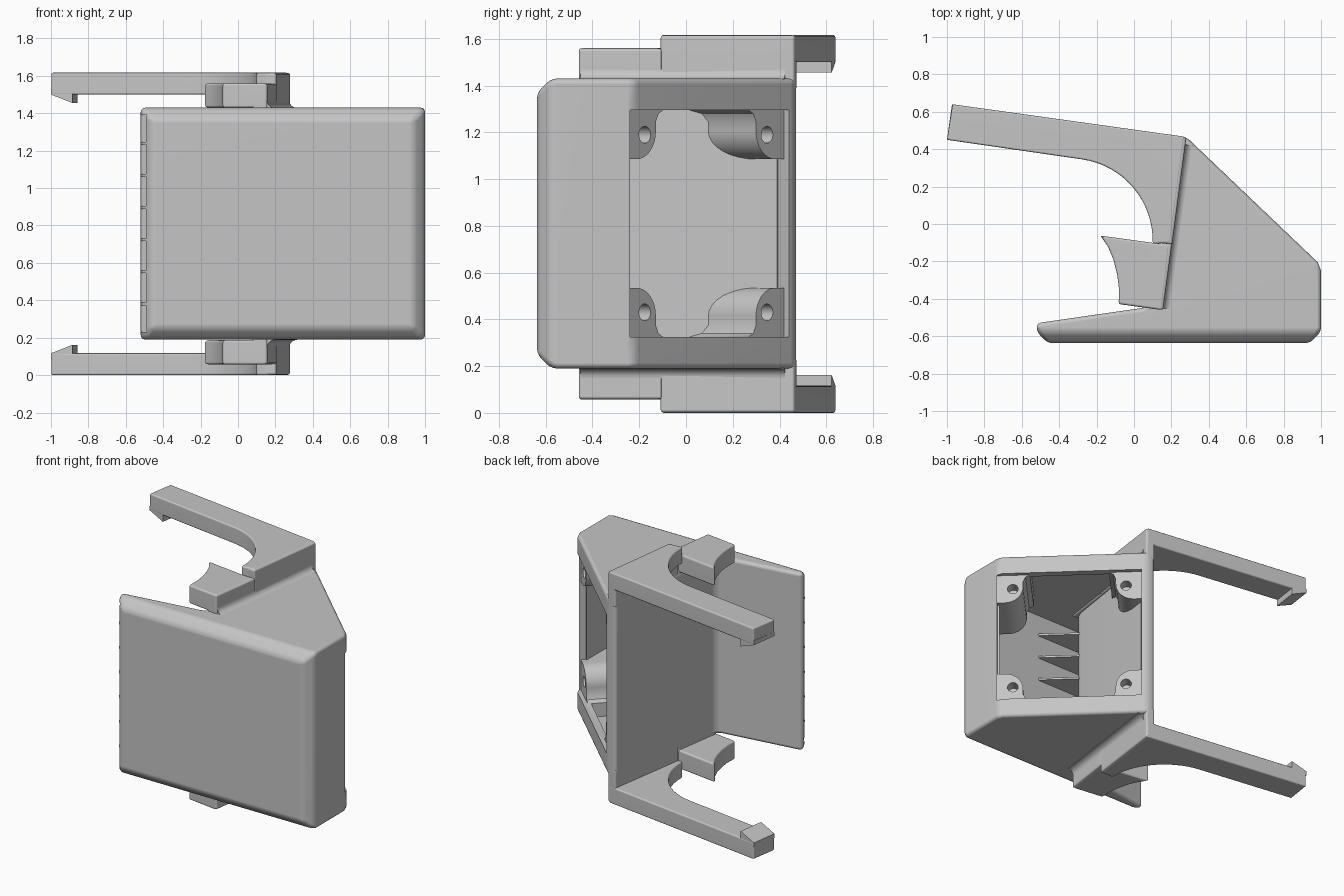
import bpy, bmesh
from math import radians, cos, sin
from mathutils import Matrix, Vector

if "Cube" in bpy.data.objects:
    bpy.data.objects.remove(bpy.data.objects["Cube"], do_unlink=True)

H = 1.617
grey = bpy.data.materials.new("matte_grey")
grey.use_nodes = True
grey.diffuse_color = (0.56, 0.56, 0.56, 1)
grey.node_tree.nodes["Principled BSDF"].inputs["Base Color"].default_value = (0.56, 0.56, 0.56, 1)


def frame(a, b, c, origin):
    """Matrix that maps local x, y, z to the given axes."""
    m = Matrix((a, b, c)).transposed().to_4x4()
    m.translation = origin
    return m


def prism(name, pts, d0, d1, m=Matrix(), chamfer=None):
    """Extrude a closed outline from d0 to d1 along the local z axis."""
    bm = bmesh.new()
    low = [bm.verts.new(m @ Vector((x, y, d0))) for x, y in pts]
    high = [bm.verts.new(m @ Vector((x, y, d1))) for x, y in pts]
    bm.faces.new(low)
    bm.faces.new(high)
    for i in range(len(pts)):
        j = (i + 1) % len(pts)
        bm.faces.new((low[i], low[j], high[j], high[i]))
    bmesh.ops.recalc_face_normals(bm, faces=bm.faces)
    if chamfer:
        edges = [e for e in bm.edges if all(v.co.y < -0.62 for v in e.verts)]
        bmesh.ops.bevel(bm, geom=edges, offset=chamfer, segments=1, affect='EDGES')
    me = bpy.data.meshes.new(name)
    bm.to_mesh(me)
    bm.free()
    me.materials.append(grey)
    ob = bpy.data.objects.new(name, me)
    bpy.context.collection.objects.link(ob)
    return ob


def activate(ob):
    bpy.ops.object.select_all(action='DESELECT')
    ob.select_set(True)
    bpy.context.view_layer.objects.active = ob


def apply(ob, kind, **settings):
    activate(ob)
    mod = ob.modifiers.new(kind.lower(), kind)
    for key, value in settings.items():
        setattr(mod, key, value)
    bpy.ops.object.modifier_apply(modifier=mod.name)


def combine(ob, other, operation):
    apply(ob, 'BOOLEAN', object=other, operation=operation, solver='EXACT')
    bpy.data.objects.remove(other, do_unlink=True)


def rounded(ob, width):
    apply(ob, 'BEVEL', width=width, segments=3, limit_method='ANGLE', angle_limit=radians(35))


def finish(ob):
    activate(ob)
    bpy.ops.object.shade_smooth_by_angle(angle=radians(32))
    apply(ob, 'WEIGHTED_NORMAL', keep_sharp=True)


def arc(cx, cy, r, a0, a1, n):
    steps = [radians(a0 + (a1 - a0) * i / n) for i in range(n + 1)]
    return [(cx + r * cos(t), cy + r * sin(t)) for t in steps]


# Housing shell
housing = prism("housing", [(-0.52, -0.637), (1, -0.637), (1, -0.25), (0.983, -0.205), (0.28, 0.465),
                            (0.215, 0.474), (0.075, -0.425), (0.045, -0.449), (-0.52, -0.53)],
                0.19, 1.43, chamfer=0.06)
rounded(housing, 0.025)

# Hollow duct that opens at the thin end, with a rounded turn into the outlet
duct = prism("duct_cutter", [(-0.6, -0.605), (0.93, -0.605), (0.955, -0.58), (0.955, -0.25),
                             (0.29, 0.385), (0.262, 0.39), (0.145, -0.38), (0.125, -0.43),
                             (0.09, -0.47), (0.03, -0.49), (-0.6, -0.565)], 0.23, 1.39)

# Square window in the slanted wall: local x runs down the slope, z points outward
slope = Vector((0.69, -0.655, 0)).normalized()
up = Vector((0, 0, 1))
outward = up.cross(slope)
centre = Vector((0.28, 0.465, 0)) + slope * 0.52
centre.z = 0.81
win = frame(slope, up, outward, centre)
half = 0.485
combine(duct, prism("window_cutter", [(-half, -half), (half, -half), (half, half), (-half, half)],
                    -0.065, 0.1, win), 'UNION')

# Corner bosses stay solid inside the duct
out = 0.62
boss_outline = [(out, out), (0.265, out), (0.265, half), (0.295, 0.47), (0.311, 0.435)] \
    + arc(0.431, 0.395, 0.12, 180, 270, 8) + [(out, 0.275)]
for sx in (-1, 1):
    for sz in (-1, 1):
        boss = prism("boss", [(x * sx, y * sz) for x, y in boss_outline], -0.45, -0.03, win)
        combine(duct, boss, 'DIFFERENCE')

# Thin vanes that divide the outlet
for i in range(6):
    z = 0.81 + (i - 2.5) * 0.172
    vane = prism("vane", [(-0.7, -0.7), (0.2, -0.7), (0.33, -0.6), (0.12, -0.4), (-0.7, -0.45)],
                 z - 0.007, z + 0.007)
    combine(duct, vane, 'DIFFERENCE')
combine(housing, duct, 'DIFFERENCE')

# Screw holes
hole = 0.38
for sx in (-1, 1):
    for sz in (-1, 1):
        screw = prism("screw_cutter", arc(hole * sx, hole * sz, 0.036, 0, 345, 23), -0.11, 0.02, win)
        combine(housing, screw, 'DIFFERENCE')
finish(housing)

# Clip parts at the top, then mirrored to the bottom
arm = prism("upper_arm", [(-0.97, 0.64), (0.27, 0.467), (0.195, -0.1)]
            + arc(-0.34, -0.09, 0.44, -2, 82, 16) + [(-1, 0.45)], 1.5, H)
rounded(arm, 0.01)

u = Vector((0.99, -0.14, 0)).normalized()
v = Vector((0.14, 0.99, 0)).normalized()
hook = prism("upper_hook", [(0, 1.53), (0, 1.5), (0.115, 1.455), (0.115, 1.53)],
             0.001, 0.191, frame(u, up, v, Vector((-1, 0.45, 0))))

claw = prism("upper_claw", [(-0.18, -0.062), (0.19, -0.113), (0.15, -0.46), (-0.082, -0.428), (-0.08, -0.35),
                            (-0.09, -0.27), (-0.11, -0.19), (-0.14, -0.12)], 1.43, 1.56)
rounded(claw, 0.012)

# Raised strips that tie the clip to the housing wall
high_strip = prism("upper_high_strip", [(0.216, 0.474), (0.28, 0.464), (0.204, -0.11), (0.128, -0.1)],
                   1.38, H - 0.002)
rounded(high_strip, 0.012)
low_strip = prism("upper_low_strip", [(0.128, -0.1), (0.204, -0.1), (0.155, -0.46), (0.075, -0.449)],
                  1.38, 1.558)
rounded(low_strip, 0.012)

# Sloped fillet at the foot of the strips
slant = Vector((0.28 - 0.155, 0.464 + 0.46, 0))
along = slant.normalized()
across = Vector((along.y, -along.x, 0))
fillet = prism("upper_fillet", [(-0.015, 1.41), (0.04, 1.41)] + arc(0.04, 1.469, 0.04, 270, 180, 6)
               + [(-0.015, 1.469)], 0.01, slant.length - 0.04,
               frame(across, up, along, Vector((0.155, -0.46, 0))))

flip = Matrix.Translation((0, 0, H)) @ Matrix.Scale(-1, 4, up)
for part in (arm, hook, claw, high_strip, low_strip, fillet):
    lower = part.copy()
    lower.data = part.data.copy()
    lower.name = part.name.replace("upper", "lower")
    lower.data.transform(flip)
    lower.data.flip_normals()
    bpy.context.collection.objects.link(lower)
    finish(part)
    finish(lower)
